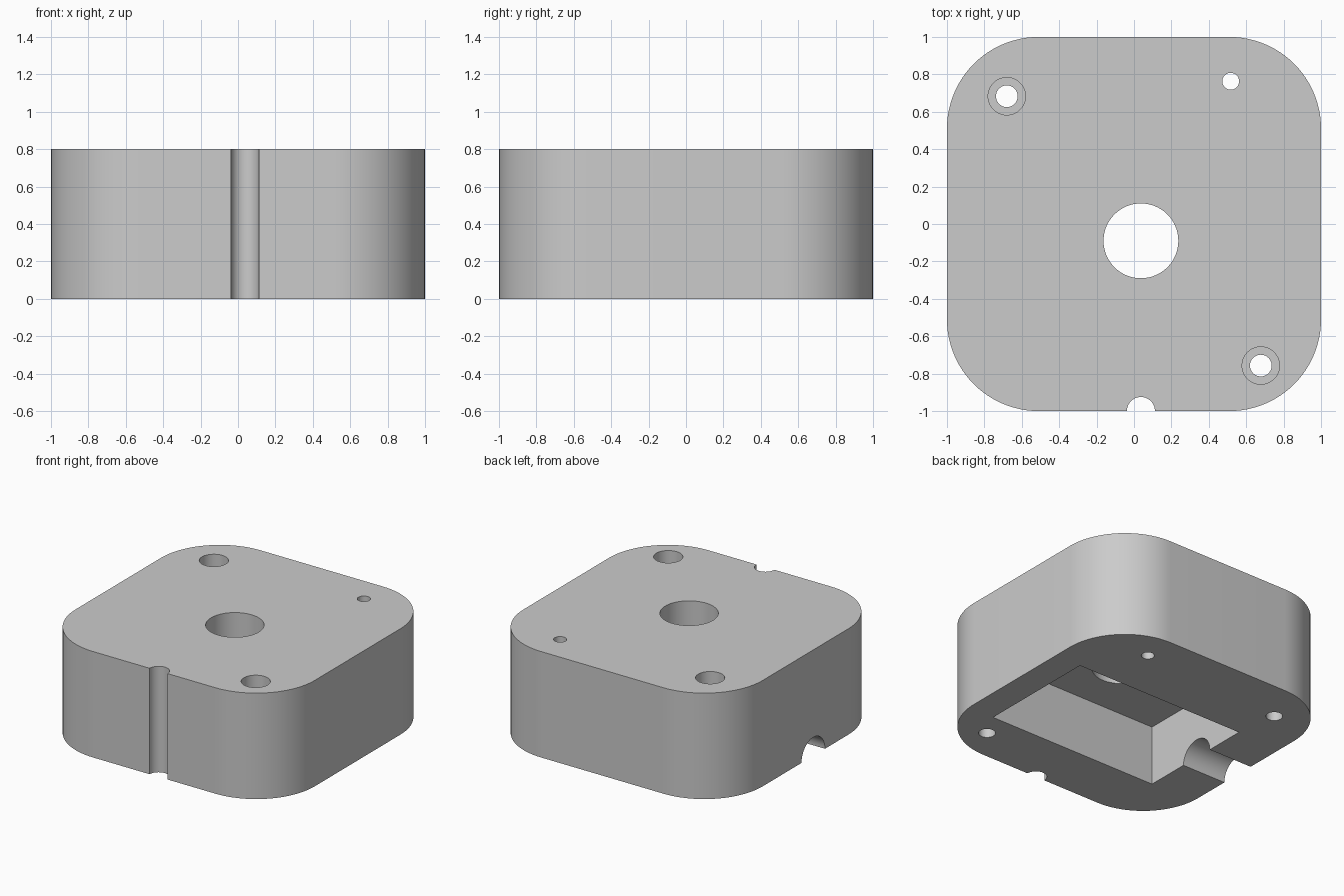
import bpy, bmesh
from math import radians, pi, sin, cos
from mathutils import Matrix, Vector

cube = bpy.data.objects.get("Cube")
if cube:
    bpy.data.objects.remove(cube, do_unlink=True)

HEIGHT = 0.8
CORNER = 0.49
CENTRE_X, CENTRE_Y = 0.037, -0.09

grey = bpy.data.materials.new("plain grey")
grey.use_nodes = True
grey.diffuse_color = (0.6, 0.6, 0.6, 1)
grey.node_tree.nodes["Principled BSDF"].inputs["Base Color"].default_value = (0.6, 0.6, 0.6, 1)


def make_object(name, bm):
    bmesh.ops.recalc_face_normals(bm, faces=bm.faces)
    mesh = bpy.data.meshes.new(name)
    bm.to_mesh(mesh)
    bm.free()
    obj = bpy.data.objects.new(name, mesh)
    bpy.context.collection.objects.link(obj)
    mesh.materials.append(grey)
    return obj


def rounded_block(name, half, radius, height, steps=24):
    bm = bmesh.new()
    ring = []
    for i, (sx, sy) in enumerate(((1, 1), (-1, 1), (-1, -1), (1, -1))):
        for k in range(steps + 1):
            a = (i + k / steps) * pi / 2
            ring.append(bm.verts.new((sx * (half - radius) + radius * cos(a),
                                      sy * (half - radius) + radius * sin(a), 0)))
    face = bm.faces.new(ring)
    top = bmesh.ops.extrude_face_region(bm, geom=[face])["geom"]
    bmesh.ops.translate(bm, vec=(0, 0, height),
                        verts=[v for v in top if isinstance(v, bmesh.types.BMVert)])
    return make_object(name, bm)


def rod(name, start, end, radius):
    start, end = Vector(start), Vector(end)
    turn = (end - start).to_track_quat('Z', 'Y').to_matrix().to_4x4()
    bm = bmesh.new()
    bmesh.ops.create_cone(bm, cap_ends=True, segments=64, radius1=radius, radius2=radius,
                          depth=(end - start).length,
                          matrix=Matrix.Translation((start + end) / 2) @ turn)
    return make_object(name, bm)


def box(name, low, high):
    low, high = Vector(low), Vector(high)
    bm = bmesh.new()
    bmesh.ops.create_cube(bm, size=1, matrix=Matrix.Translation((low + high) / 2)
                          @ Matrix.Diagonal((high - low).to_4d()))
    return make_object(name, bm)


def upright(name, x, y, radius, bottom=-0.1):
    return rod(name, (x, y, bottom), (x, y, HEIGHT + 0.1), radius)


# Solid housing with rounded vertical corners
housing = rounded_block("housing", 1, CORNER, HEIGHT)

# Pocket in the underside, centre bore, cable channel and front groove
cutters = [
    box("pocket_cutter", (-0.635, -0.565, -0.1), (0.785, 0.36, 0.45)),
    upright("bore_cutter", CENTRE_X, CENTRE_Y, 0.2, bottom=0.3),
    rod("channel_cutter", (-1.1, CENTRE_Y, 0), (-0.5, CENTRE_Y, 0), 0.14),
    upright("groove_cutter", CENTRE_X, -1, 0.075),
    upright("pin_hole_cutter", 0.517, 0.763, 0.045),
]

# Counterbored screw holes in opposite corners
for x, y in ((-0.68, 0.683), (0.678, -0.757)):
    cutters.append(upright("screw_hole_cutter", x, y, 0.058))
    cutters.append(upright("counterbore_cutter", x, y, 0.1, bottom=0.4))

# Cut everything out of the housing
bpy.ops.object.select_all(action='DESELECT')
housing.select_set(True)
bpy.context.view_layer.objects.active = housing
for cutter in cutters:
    cutter.hide_render = True
    cut = housing.modifiers.new(cutter.name, 'BOOLEAN')
    cut.operation = 'DIFFERENCE'
    cut.solver = 'EXACT'
    cut.object = cutter
    bpy.ops.object.modifier_apply(modifier=cut.name)
    bpy.data.objects.remove(cutter, do_unlink=True)

bpy.ops.object.shade_smooth_by_angle(angle=radians(30))
